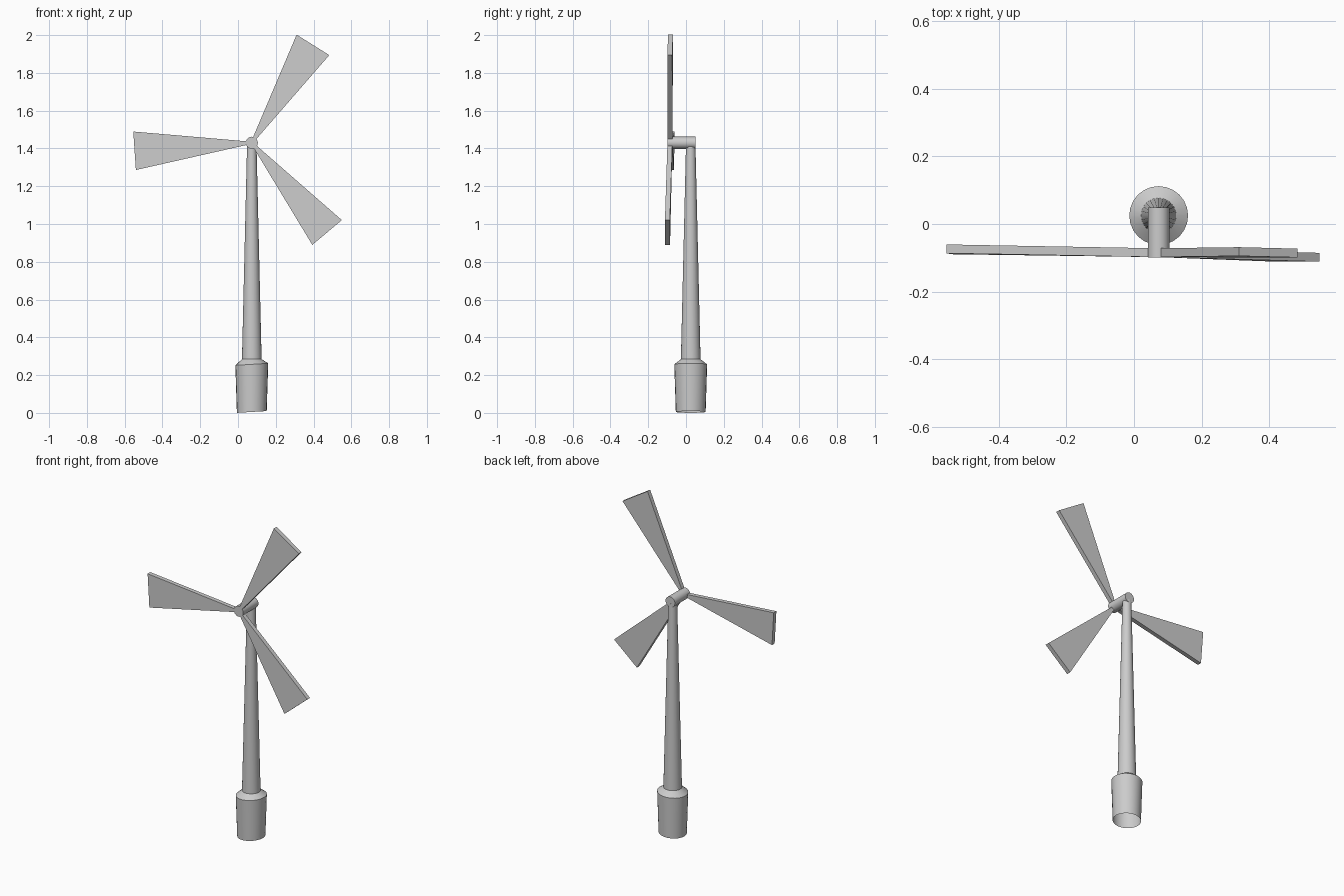
import bpy, bmesh, math
from mathutils import Vector

if "Cube" in bpy.data.objects:
    bpy.data.objects.remove(bpy.data.objects["Cube"])

CX, CY, HUB_Z = 0.073, 0.025, 1.43
SIDES = 24


def finish(name, bm, smooth=True):
    bmesh.ops.recalc_face_normals(bm, faces=bm.faces)
    mesh = bpy.data.meshes.new(name)
    bm.to_mesh(mesh)
    bm.free()
    ob = bpy.data.objects.new(name, mesh)
    bpy.context.collection.objects.link(ob)
    if smooth:
        bpy.ops.object.select_all(action='DESELECT')
        ob.select_set(True)
        bpy.context.view_layer.objects.active = ob
        bpy.ops.object.shade_smooth_by_angle(angle=math.radians(30))
    return ob


def lathe(name, profile, place, cap_start=True, cap_end=True):
    """Rings of (radius, height); place maps local (x, y, height) to the world."""
    bm = bmesh.new()
    rings = []
    for r, h in profile:
        angles = [2 * math.pi * i / SIDES for i in range(SIDES)]
        rings.append([bm.verts.new(place(r * math.cos(a), r * math.sin(a), h)) for a in angles])
    for lo, hi in zip(rings, rings[1:]):
        for i in range(SIDES):
            j = (i + 1) % SIDES
            bm.faces.new((lo[i], lo[j], hi[j], hi[i]))
    if cap_start:
        bm.faces.new(rings[0])
    if cap_end:
        bm.faces.new(rings[-1])
    return finish(name, bm)


# Base socket: slightly flared, open below, rim leaning a little to one side
lathe("base", [(0.079, 0.005), (0.087, 0.257), (0.051, 0.285)],
      lambda x, y, h: (CX + x, CY + y, h + (0.06 * x if h < 0.28 else 0)),
      cap_start=False, cap_end=False)

# Tapered tower
lathe("tower", [(0.052, 0.283), (0.025, 1.42)],
      lambda x, y, h: (CX + x, CY + y, h), cap_start=False)

# Horizontal hub shaft
lathe("hub", [(0.032, -0.099), (0.032, 0.049)],
      lambda x, y, h: (CX + x, h, HUB_Z + y))


# Flat wedge blades in a slightly tilted rotor plane
def blade(name, degrees, length):
    a = math.radians(degrees)
    along = Vector((math.cos(a), 0, math.sin(a)))
    across = Vector((-math.sin(a), 0, math.cos(a)))
    bm = bmesh.new()
    layers = []
    for y in (-0.098, -0.072):
        ring = []
        for d, w in ((0.01, -0.007), (length, -0.102), (length, 0.102), (0.01, 0.007)):
            p = along * d + across * w
            tilt = -0.017 * p.x + 0.013 * p.z
            ring.append(bm.verts.new((CX + p.x, y + tilt, HUB_Z + p.z)))
        bm.faces.new(ring)
        layers.append(ring)
    for i in range(4):
        j = (i + 1) % 4
        bm.faces.new((layers[0][i], layers[0][j], layers[1][j], layers[1][i]))
    finish(name, bm, smooth=False)


blade("blade_upper", 58, 0.611)
blade("blade_left", 183.9, 0.622)
blade("blade_lower", -50, 0.62)
